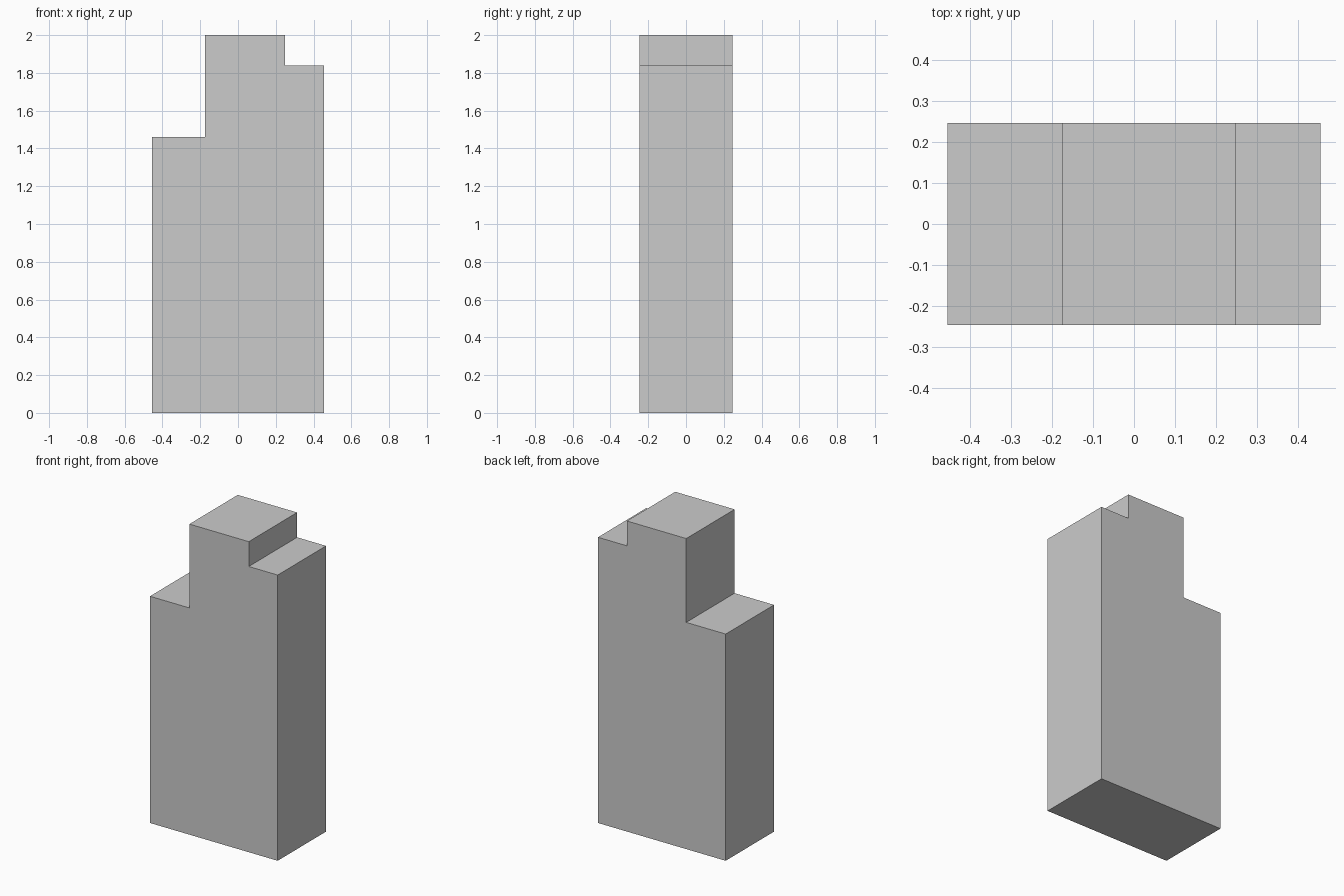
import bpy
import bmesh
from mathutils import Vector

if "Cube" in bpy.data.objects:
    bpy.data.objects.remove(bpy.data.objects["Cube"])

HALF_DEPTH = 0.246

# Stepped tower: front outline (x, z), extruded front to back
outline = [(-0.455, 0), (0.455, 0), (0.455, 1.84), (0.249, 1.84),
           (0.249, 2.0), (-0.174, 2.0), (-0.174, 1.46), (-0.455, 1.46)]

bm = bmesh.new()
front = bm.faces.new([bm.verts.new((x, -HALF_DEPTH, z)) for x, z in outline])
extruded = bmesh.ops.extrude_face_region(bm, geom=[front], use_keep_orig=True)
back_verts = [g for g in extruded["geom"] if isinstance(g, bmesh.types.BMVert)]
bmesh.ops.translate(bm, verts=back_verts, vec=Vector((0, 2 * HALF_DEPTH, 0)))
bmesh.ops.recalc_face_normals(bm, faces=bm.faces[:])

mesh = bpy.data.meshes.new("stepped_tower")
bm.to_mesh(mesh)
bm.free()
bpy.context.collection.objects.link(bpy.data.objects.new("stepped_tower", mesh))
